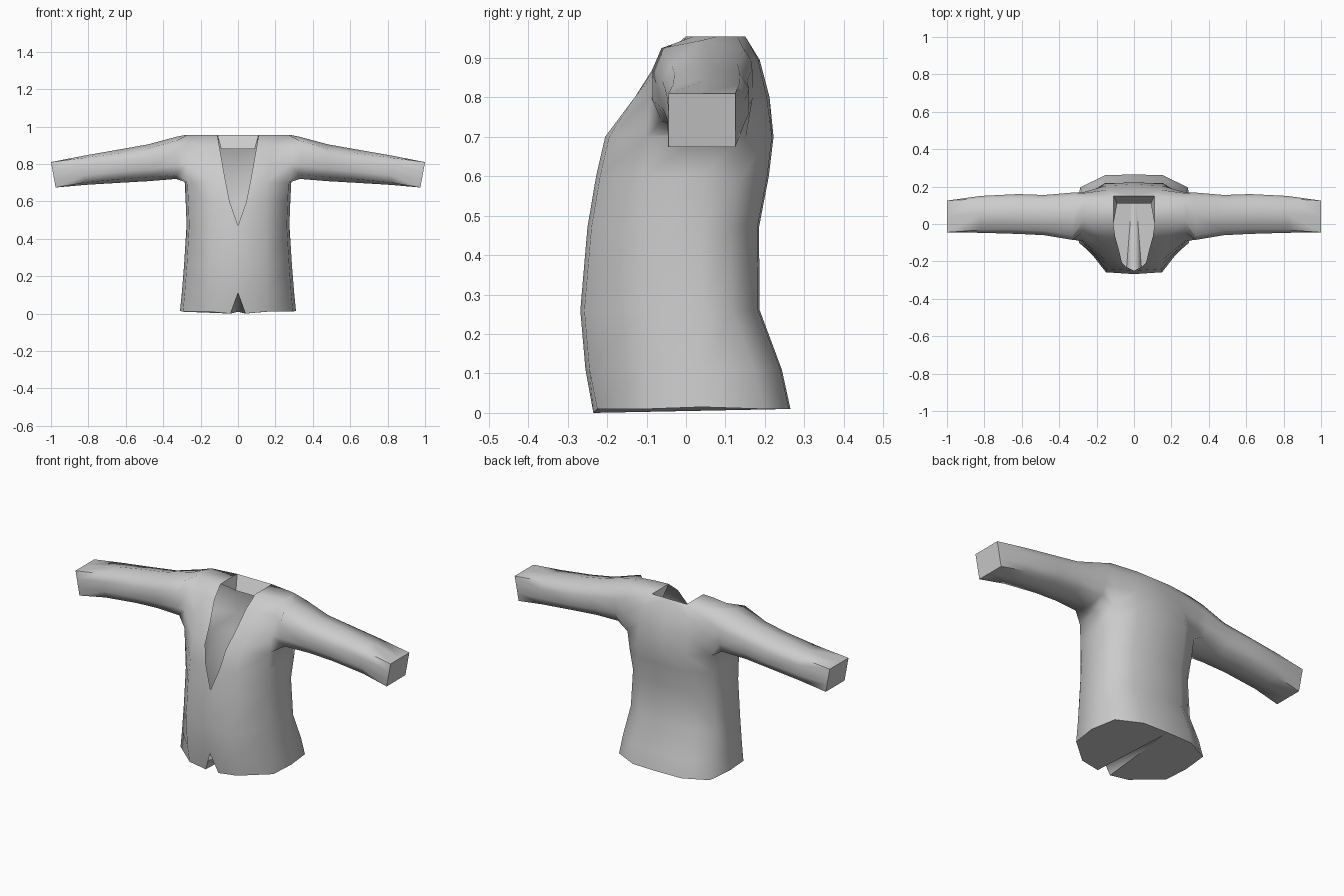
import bpy, bmesh, math

cube = bpy.data.objects.get("Cube")
if cube:
    bpy.data.objects.remove(cube, do_unlink=True)

# One plain cloth material
cloth = bpy.data.materials.new("grey_cloth")
cloth.use_nodes = True
GREY = (0.6, 0.6, 0.6, 1)
cloth.diffuse_color = GREY
cloth.node_tree.nodes["Principled BSDF"].inputs["Base Color"].default_value = GREY

bm = bmesh.new()
V = lambda *p: bm.verts.new(p)
F = lambda *vs: bm.faces.new(vs)

# Lower body rows, left half: z, half width, front y, back y, front edge x
ROWS = [
    (0.01, 0.31, -0.235, 0.265, 0.04),
    (0.11, 0.30, -0.255, 0.243, 0),
    (0.26, 0.288, -0.268, 0.187, 0),
    (0.47, 0.275, -0.25, 0.185, 0),
    (0.60, 0.28, -0.228, 0.21, 0.045),
    (0.70, 0.285, -0.205, 0.222, 0.065),
]
rows = []
for z, w, yf, yb, x0 in ROWS:
    rows.append([V(x0, yf, z if z > 0.05 else 0), V(0.15, yf + 0.01, z), V(w * 0.95, -0.1, z),
                 V(w, 0.04, z + 0.005), V(w * 0.93, yb - 0.07, z), V(0.155, yb - 0.004, z), V(0, yb, z)])

# Shoulder rows; the side column is missing where the sleeve joins
SHOULDER = [
    [(0.083, -0.13), (0.17, -0.13), (0.275, -0.09), None, (0.27, 0.17), (0.15, 0.205), (0, 0.212)],
    [(0.1, -0.07), (0.18, -0.065), (0.28, -0.05), None, (0.27, 0.165), (0.14, 0.183), (0, 0.187)],
    [(0.11, 0.0), (0.18, 0.005), (0.27, 0.02), (0.28, 0.08), (0.26, 0.13), (0.11, 0.15), (0, 0.15)],
]
for z, pts in zip((0.80, 0.895, 0.955), SHOULDER):
    rows.append([V(*p, z) if p else None for p in pts])

# Body skin
for a, b in zip(rows, rows[1:]):
    for i in range(6):
        quad = (a[i], a[i + 1], b[i + 1], b[i])
        if None not in quad:
            F(*quad)

# Shoulder top and the collar folded inward
top = rows[-1]
F(top[0], top[1], top[5])
F(*top[1:6])
fold = [V(0.09, 0.11, 0.88), V(0, 0.11, 0.88)]
F(top[0], top[5], fold[0])
F(top[5], top[6], fold[1], fold[0])

# Hem underside, folding up into the front notch
hem = rows[0]
F(*reversed(hem))
F(hem[0], hem[6], rows[1][0])

# Sleeve: armhole loop, then stations x, z low/high, y low/high, squareness
r7, r8, r9, r10 = rows[-4:]
loop = [r7[2], r7[3], r7[4], r8[4], r9[4], r10[4], r10[3], r10[2], r9[2], r8[2]]
SQUARE = [(-1, -1), (0, -1), (1, -1), (1, -.35), (1, .35), (1, 1), (0, 1), (-1, 1), (-1, .35), (-1, -.35)]
STATIONS = [
    (0.33, 0.72, 0.945, -0.085, 0.168, 0.82),
    (0.48, 0.708, 0.905, -0.06, 0.155, 0.78),
    (0.62, 0.70, 0.88, -0.053, 0.16, 0.78),
    (0.82, 0.688, 0.845, -0.047, 0.15, 0.85),
    (1.0, 0.674, 0.81, -0.045, 0.125, 1.0),
]
for x, z0, z1, y0, y1, k in STATIONS:
    ring = []
    for u, v in SQUARE:
        s = k if abs(u * v) == 1 else 1
        shear = 0.0125 * (v - 1) if x == 1.0 else 0
        ring.append(V(x + shear, (y0 + y1) / 2 + u * s * (y1 - y0) / 2,
                      (z0 + z1) / 2 + v * s * (z1 - z0) / 2))
    for i in range(10):
        j = (i + 1) % 10
        F(loop[i], loop[j], ring[j], ring[i])
    loop = ring
F(*loop)

bmesh.ops.recalc_face_normals(bm, faces=bm.faces)
mesh = bpy.data.meshes.new("jacket")
bm.to_mesh(mesh)
bm.free()
mesh.materials.append(cloth)
jacket = bpy.data.objects.new("jacket", mesh)
bpy.context.collection.objects.link(jacket)

# Smooth cloth with sharp cuffs, mirrored to the right side
bpy.ops.object.select_all(action='DESELECT')
jacket.select_set(True)
bpy.context.view_layer.objects.active = jacket
bpy.ops.object.shade_smooth_by_angle(angle=math.radians(65))
mirror = jacket.modifiers.new("Mirror", 'MIRROR')
mirror.use_clip = True
mirror.merge_threshold = 0.001
